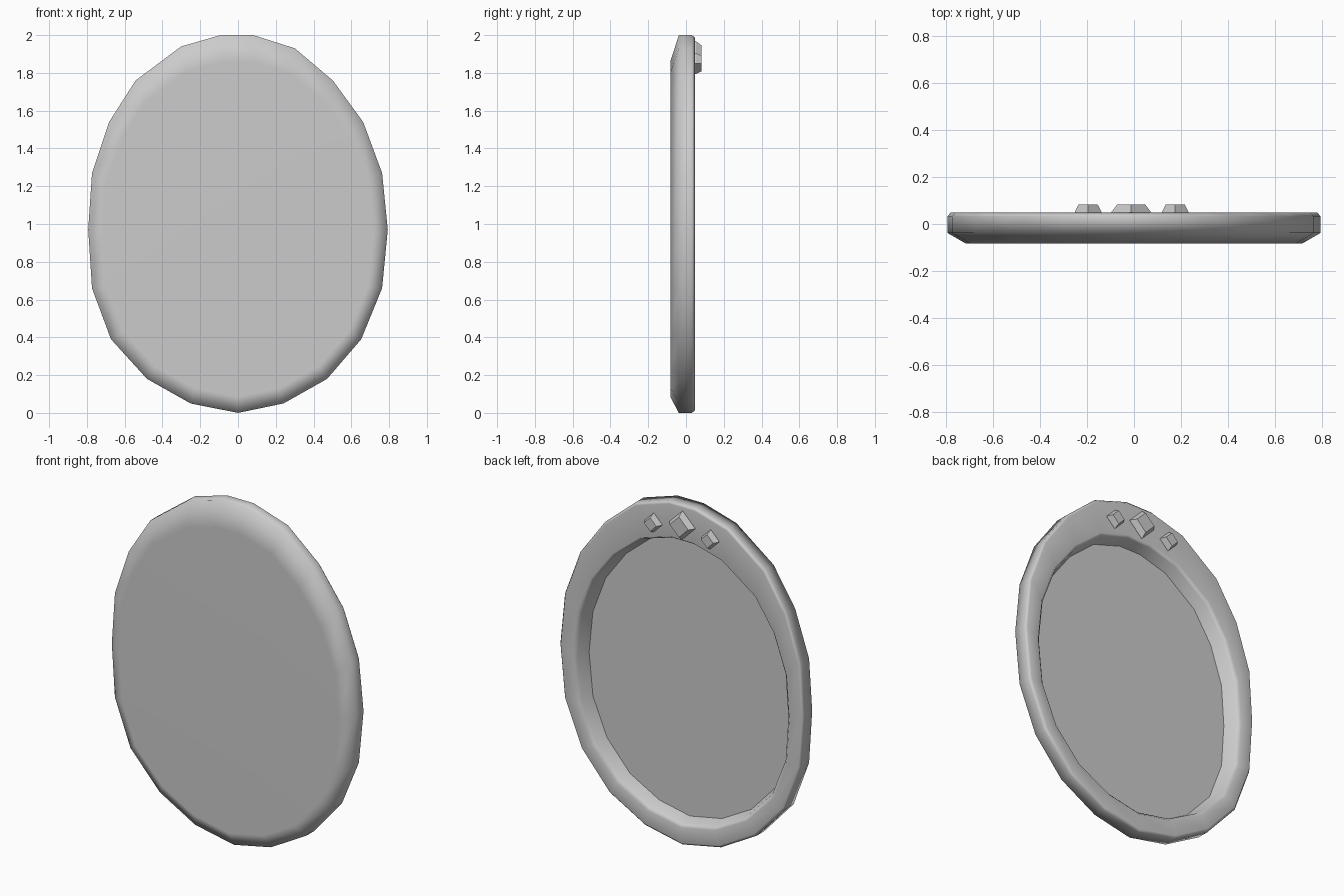
import bpy
import bmesh

cube = bpy.data.objects.get("Cube")
if cube:
    bpy.data.objects.remove(cube)

grey = bpy.data.materials.new("plain_grey")
grey.use_nodes = True
grey.diffuse_color = (0.6, 0.6, 0.6, 1)
grey.node_tree.nodes["Principled BSDF"].inputs["Base Color"].default_value = (0.6, 0.6, 0.6, 1)

# Faceted oval outline (x, z), counter-clockwise from the bottom point
OUTLINE = [(0, 0), (.24, .05), (.47, .18), (.65, .39), (.76, .66), (.79, .97),
           (.76, 1.27), (.66, 1.54), (.5, 1.76), (.3, 1.93), (.08, 2), (-.09, 2),
           (-.3, 1.94), (-.54, 1.76), (-.68, 1.54), (-.77, 1.27), (-.79, .97),
           (-.77, .66), (-.67, .39), (-.48, .18), (-.25, .05)]
DIAMOND = [(0, -1), (1, 0), (0, 1), (-1, 0)]


def oval(half_width, low, high, y):
    """The outline fitted to a half width and a height range, at depth y."""
    return [(x * half_width / .79, y, low + z * (high - low) / 2) for x, z in OUTLINE]


def loft(name, rings, smooth=False, sharp_end=False):
    """Skin a stack of rings and cap both ends."""
    bm = bmesh.new()
    loops = [[bm.verts.new(p) for p in ring] for ring in rings]
    for a, b in zip(loops, loops[1:]):
        for i in range(len(a)):
            j = (i + 1) % len(a)
            bm.faces.new((a[i], a[j], b[j], b[i]))
    bm.faces.new(loops[0])
    end = bm.faces.new(loops[-1])
    bmesh.ops.recalc_face_normals(bm, faces=bm.faces)
    for face in bm.faces:
        face.smooth = smooth
    if sharp_end:
        for edge in end.edges:
            edge.smooth = False
    mesh = bpy.data.meshes.new(name)
    bm.to_mesh(mesh)
    bm.free()
    mesh.materials.append(grey)
    obj = bpy.data.objects.new(name, mesh)
    bpy.context.collection.objects.link(obj)
    return obj


# Oval body: bevelled front, outer wall, flat rear rim with an eased lip, sunken floor
body = loft("oval_body", [
    oval(.715, .085, 1.86, -.083),
    oval(.793, 0, 2, -.038),
    oval(.793, 0, 2, .032),
    oval(.78, .015, 1.985, .048),
    oval(.705, .105, 1.795, .048),
    oval(.685, .125, 1.782, .028),
    oval(.656, .14, 1.765, -.038),
], smooth=True, sharp_end=True)
weighted = body.modifiers.new("even_shading", "WEIGHTED_NORMAL")
weighted.keep_sharp = True

# Diamond studs on the upper rear rim
for name, cx, cz, size in (("centre_stud", -.012, 1.885, .083),
                           ("left_stud", .175, 1.85, .056),
                           ("right_stud", -.195, 1.85, .056)):
    loft(name, [[(cx + x * r, y, cz + z * r) for x, z in DIAMOND]
                for r, y in ((size, .04), (size, .052), (size * .72, .083))])
